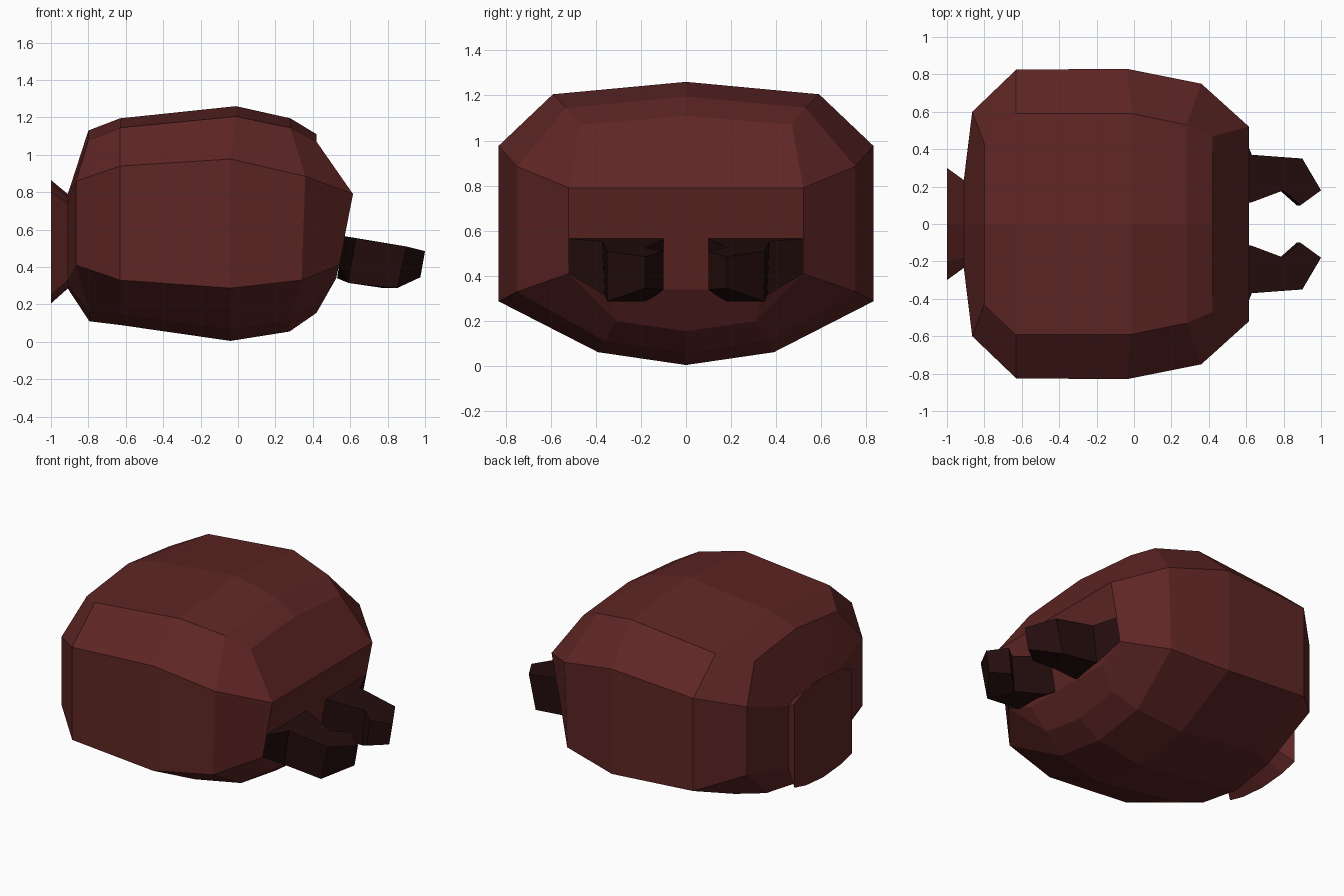
import bpy
import bmesh

if "Cube" in bpy.data.objects:
    bpy.data.objects.remove(bpy.data.objects["Cube"])


def material(name, color):
    m = bpy.data.materials.new(name)
    m.diffuse_color = (*color, 1.0)
    m.use_nodes = True
    m.node_tree.nodes["Principled BSDF"].inputs["Base Color"].default_value = m.diffuse_color
    return m


RED = material("dark red shell", (0.112, 0.019, 0.018))
BLACK = material("blackish red jaw", (0.0175, 0.004, 0.004))


def finish(bm, name, mat):
    bmesh.ops.recalc_face_normals(bm, faces=bm.faces)
    mesh = bpy.data.meshes.new(name)
    bm.to_mesh(mesh)
    bm.free()
    mesh.materials.append(mat)
    obj = bpy.data.objects.new(name, mesh)
    bpy.context.collection.objects.link(obj)
    return obj


def bridge(bm, a, b):
    for i in range(len(a)):
        j = (i + 1) % len(a)
        bm.faces.new((a[i], a[j], b[j], b[i]))


def section(bm, xs, ys, zs):
    """Ten-point symmetric ring: top, shoulder, side, side, belly, bottom."""
    x_top, x_up, x_low, x_bot = xs
    y_top, y_up, y_low, y_bot = ys
    half = [(x_top, 0, zs[0]), (x_top, y_top, zs[1]), (x_up, y_up, zs[2]),
            (x_low, y_low, zs[3]), (x_bot, y_bot, zs[4]), (x_bot, 0, zs[5])]
    pts = half + [(x, -y, z) for x, y, z in reversed(half[1:5])]
    return [bm.verts.new(p) for p in pts]


# Neck opening, shared by the head shell and the flared collar
NECK = ((-.91,) * 4, (.18, .235, .235, .15), (.79, .77, .74, .33, .30, .285))

# Head shell
head_rings = [
    NECK,
    ((-.80, -.865, -.865, -.795), (.43, .60, .60, .30), (1.13, 1.08, .86, .41, .16, .11)),
    ((-.63,) * 4, (.59, .825, .825, .39), (1.195, 1.145, .94, .33, .145, .09)),
    ((-.01, -.04, -.04, -.04), (.59, .83, .83, .39), (1.26, 1.205, .977, .287, .062, .005)),
    ((.28, .36, .34, .275), (.53, .75, .75, .36), (1.195, 1.145, .885, .33, .11, .055)),
    ((.42, .615, .54, .42), (.47, .52, .52, .31), (1.11, 1.07, .79, .41, .20, .155)),
]
bm = bmesh.new()
rings = [section(bm, *r) for r in head_rings]
for a, b in zip(rings, rings[1:]):
    bridge(bm, a, b)
bm.faces.new(rings[0])

# Face plates: brow, middle plate and chin
t, s, u, l, b, c, b2, l2, u2, s2 = rings[-1]
m = bm.verts.new((.525, .33, .34))
m2 = bm.verts.new((.525, -.33, .34))
for plate in ((u, s, t, s2, u2), (u, u2, l2, m2, m, l),
              (l, m, b), (l2, b2, m2), (m, m2, b2, c, b)):
    bm.faces.new(plate)
finish(bm, "head_shell", RED)

# Flared neck collar
bm = bmesh.new()
inner = section(bm, *NECK)
outer = section(bm, (-1.0,) * 4, (.20, .30, .30, .18), (.865, .845, .80, .25, .22, .205))
bridge(bm, inner, outer)
bm.faces.new(inner)
bm.faces.new(outer)
finish(bm, "neck_collar", RED)

# Mandibles: rings of inner top, outer top, outer bottom, inner bottom
jaw_rings = [
    [(.57, .10, .565), (.57, .52, .565), (.54, .52, .41), (.53, .10, .34)],
    [(.64, .12, .553), (.63, .37, .553), (.59, .36, .315), (.59, .13, .315)],
    [(.80, .18, .525), (.90, .35, .51), (.85, .35, .287), (.78, .18, .287)],
    [(.89, .10, .51), (1.0, .18, .485), (.975, .18, .345), (.87, .10, .34)],
]
for name, side in (("left_mandible", 1), ("right_mandible", -1)):
    bm = bmesh.new()
    rings = [[bm.verts.new((x, side * y, z)) for x, y, z in r] for r in jaw_rings]
    for a, b in zip(rings, rings[1:]):
        bridge(bm, a, b)
    bm.faces.new(rings[0])
    bm.faces.new(rings[-1])
    finish(bm, name, BLACK)
